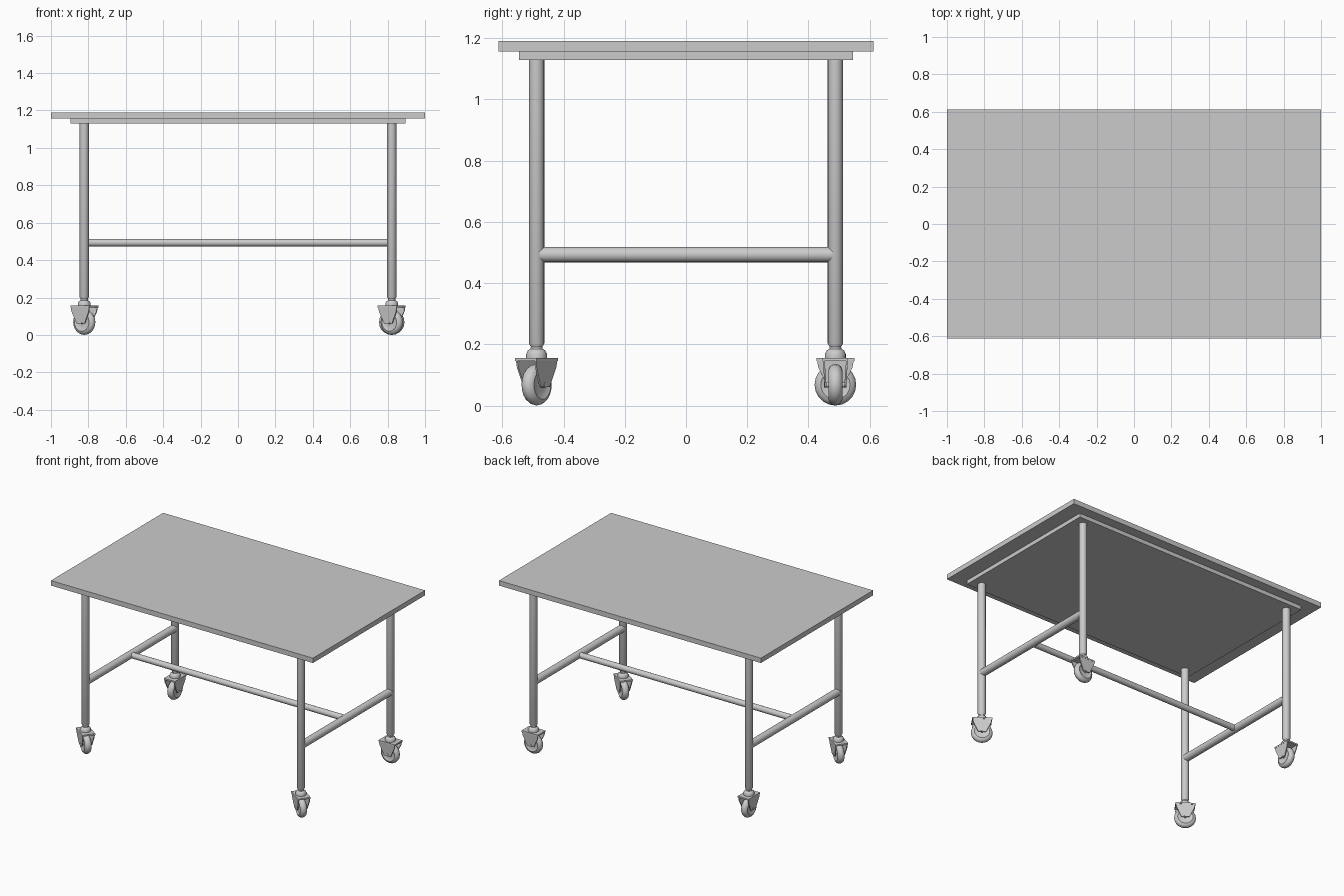
import bpy, bmesh
from math import pi, cos, sin, radians
from mathutils import Matrix, Vector

if "Cube" in bpy.data.objects:
    bpy.data.objects.remove(bpy.data.objects["Cube"])

LEG_X, LEG_Y = 0.822, 0.488


def finish(name, bm, smooth=True, matrix=None):
    bmesh.ops.recalc_face_normals(bm, faces=bm.faces)
    me = bpy.data.meshes.new(name)
    bm.to_mesh(me)
    bm.free()
    ob = bpy.data.objects.new(name, me)
    bpy.context.collection.objects.link(ob)
    if matrix is not None:
        ob.matrix_world = matrix
    if smooth:
        bpy.ops.object.select_all(action='DESELECT')
        ob.select_set(True)
        bpy.context.view_layer.objects.active = ob
        bpy.ops.object.shade_smooth_by_angle(angle=radians(40))
    return ob


def add_box(bm, size, loc):
    bmesh.ops.create_cube(bm, size=1, matrix=Matrix.Translation(loc) @ Matrix.Diagonal((*size, 1)))


def box(name, size, loc):
    bm = bmesh.new()
    add_box(bm, size, loc)
    return finish(name, bm, False)


def lathe(name, profile, segs, matrix):
    """Turn (radius, height) points about local z; ends are capped."""
    bm = bmesh.new()
    rings = [[bm.verts.new((r * cos(2 * pi * i / segs), r * sin(2 * pi * i / segs), z))
              for i in range(segs)] for r, z in profile]
    for a, b in zip(rings, rings[1:]):
        for i in range(segs):
            j = (i + 1) % segs
            bm.faces.new((a[i], a[j], b[j], b[i]))
    bm.faces.new(rings[0])
    bm.faces.new(rings[-1])
    return finish(name, bm, True, matrix)


def caster(name, x, y, angle):
    place = Matrix.Translation((x, y, 0)) @ Matrix.Rotation(radians(angle), 4, 'Z')
    # fork: top plate with two tapered cheeks
    bm = bmesh.new()
    add_box(bm, (0.124, 0.084, 0.010), (0, 0, 0.151))
    outline = [(-0.06, 0.148), (0.06, 0.148), (0.056, 0.125), (0.025, 0.06), (-0.025, 0.06), (-0.056, 0.125)]
    for s in (-1, 1):
        outer = [bm.verts.new((px, s * (0.041 - (0.148 - pz) * 0.07), pz)) for px, pz in outline]
        inner = [bm.verts.new(v.co - Vector((0, s * 0.006, 0))) for v in outer]
        bm.faces.new(outer)
        bm.faces.new(inner)
        for i in range(6):
            j = (i + 1) % 6
            bm.faces.new((outer[i], outer[j], inner[j], inner[i]))
    finish(name + "_fork", bm, False, place)
    # wheel with rounded tyre, and axle
    turn = place @ Matrix.Translation((0, 0, 0.068)) @ Matrix.Rotation(pi / 2, 4, 'X')
    half = [(0.02, 0.018), (0.036, 0.018), (0.048, 0.023), (0.06, 0.018), (0.066, 0.009)]
    tyre = [(r, -z) for r, z in half] + [(0.068, 0)] + half[::-1]
    lathe(name + "_wheel", tyre, 20, turn)
    lathe(name + "_axle", [(0.009, -0.037), (0.009, 0.037)], 10, turn)
    # swivel collar and neck
    lathe(name + "_swivel", [(0.034, 0.154), (0.034, 0.168), (0.029, 0.179), (0.02, 0.185),
                             (0.018, 0.196)], 20, place)


# table top and the panel beneath it
box("table_top", (2.0, 1.224, 0.034), (0, 0, 1.173))
box("under_panel", (1.79, 1.09, 0.027), (0, 0, 1.1425))

# legs and casters
angles = {("front", "left"): -35, ("front", "right"): -35, ("back", "left"): 90, ("back", "right"): 0}
for (row, side), angle in angles.items():
    x = LEG_X if side == "right" else -LEG_X
    y = LEG_Y if row == "back" else -LEG_Y
    lathe(f"{row}_{side}_leg", [(0.018, 0.19), (0.025, 0.203), (0.025, 1.13)], 20,
          Matrix.Translation((x, y, 0)))
    caster(f"{row}_{side}_caster", x, y, angle)

# side rails and the long stretcher
for side, x in (("left", -LEG_X), ("right", LEG_X)):
    lathe(side + "_rail", [(0.025, -0.478), (0.025, 0.478)], 20,
          Matrix.Translation((x, 0, 0.493)) @ Matrix.Rotation(pi / 2, 4, 'X'))
lathe("stretcher", [(0.02, -0.81), (0.02, 0.81)], 20,
      Matrix.Translation((0, 0, 0.493)) @ Matrix.Rotation(pi / 2, 4, 'Y'))
